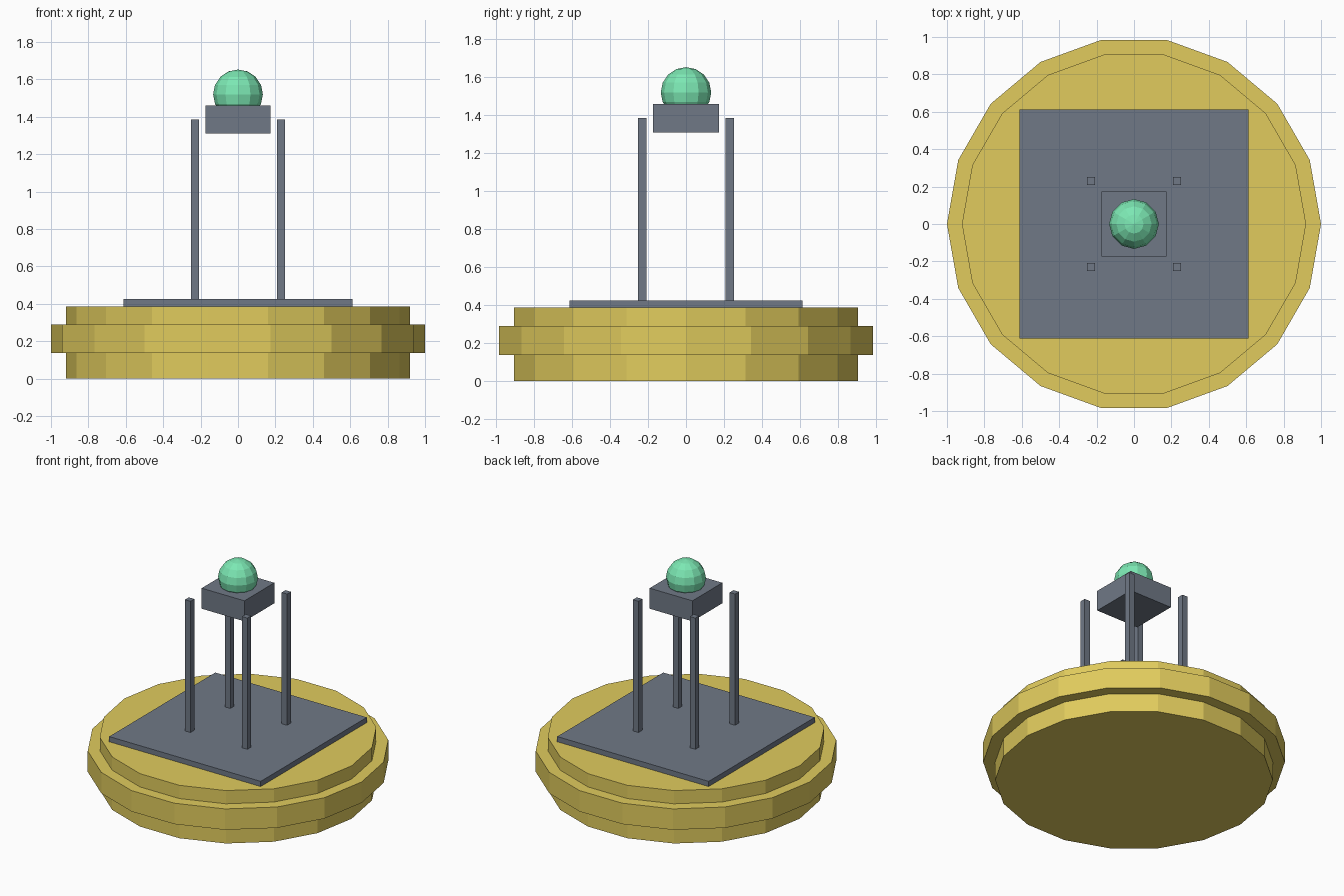
import bpy
from math import radians

if "Cube" in bpy.data.objects:
    bpy.data.objects.remove(bpy.data.objects["Cube"])


def material(name, rgb):
    m = bpy.data.materials.new(name)
    m.diffuse_color = (*rgb, 1)
    m.use_nodes = True
    m.node_tree.nodes["Principled BSDF"].inputs["Base Color"].default_value = m.diffuse_color
    return m


GOLD = material("gold", (0.75, 0.60, 0.11))
SLATE = material("slate", (0.16, 0.19, 0.24))
GREEN = material("green", (0.20, 0.80, 0.45))


def finish(name, mat):
    o = bpy.context.object
    o.name = name
    o.data.materials.append(mat)
    return o


def disc(name, radius, z0, z1):
    # Rotated so a corner lies on the x axis
    bpy.ops.mesh.primitive_cylinder_add(vertices=18, radius=radius, depth=z1 - z0,
                                        location=(0, 0, (z0 + z1) / 2),
                                        rotation=(0, 0, radians(90)))
    return finish(name, GOLD)


def box(name, x, y, half, z0, z1):
    bpy.ops.mesh.primitive_cube_add(size=1, location=(x, y, (z0 + z1) / 2))
    bpy.context.object.scale = (2 * half, 2 * half, z1 - z0)
    return finish(name, SLATE)


# Round base with a wider band around its middle
disc("base_drum", 0.92, 0, 0.387)
disc("base_band", 1.0, 0.137, 0.29)

# Square floor plate and four posts
box("floor_plate", 0, 0, 0.613, 0.387, 0.425)
for x, side in ((-0.23, "left"), (0.23, "right")):
    for y, end in ((-0.23, "front"), (0.23, "back")):
        box(f"{end}_{side}_post", x, y, 0.022, 0.42, 1.385)

# Raised block with the orb set into its top
box("orb_block", 0, 0, 0.173, 1.31, 1.46)
bpy.ops.mesh.primitive_uv_sphere_add(segments=12, ring_count=8, radius=0.133,
                                     location=(0, 0, 1.52))
finish("orb", GREEN)
